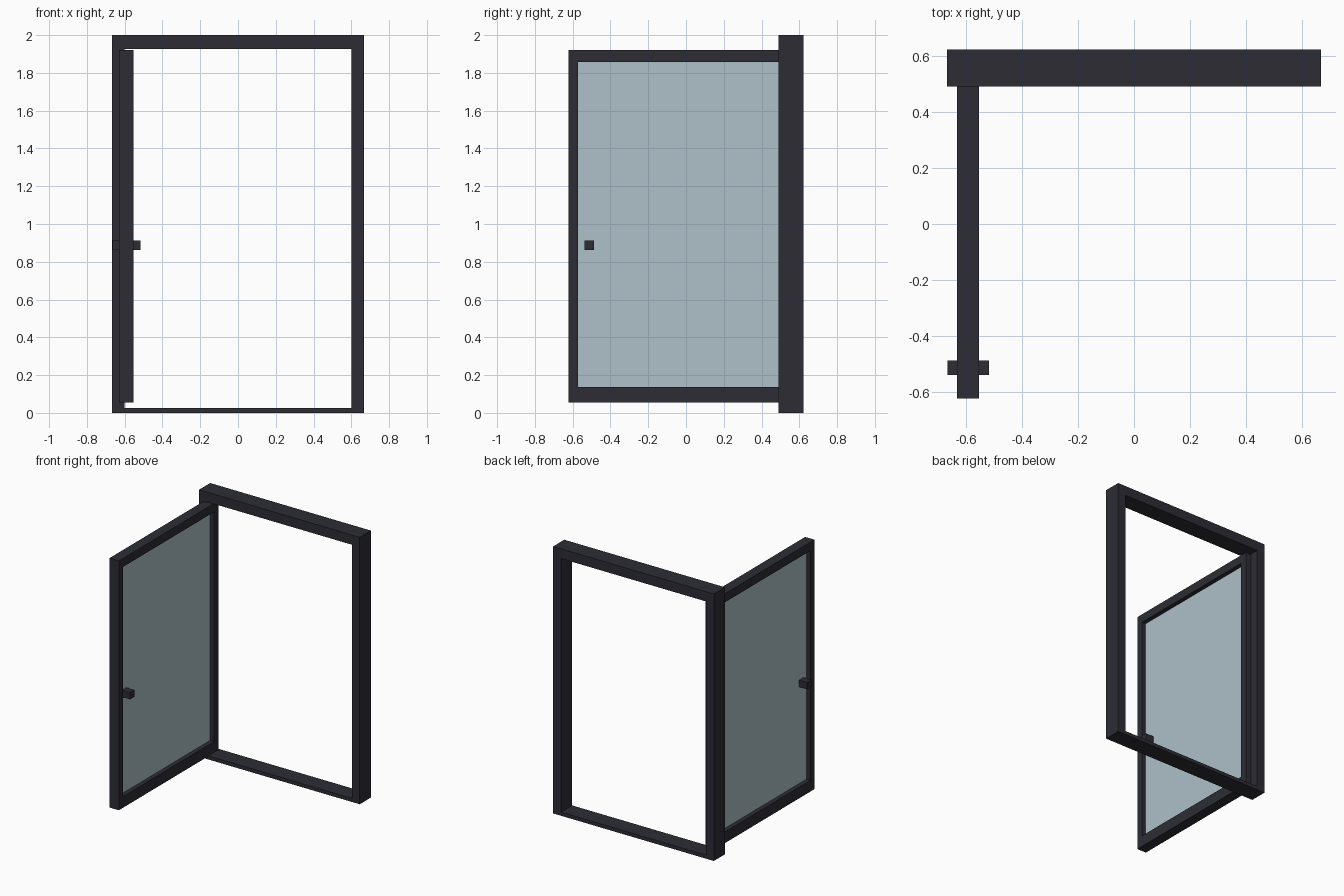
import bpy, bmesh

if "Cube" in bpy.data.objects:
    bpy.data.objects.remove(bpy.data.objects["Cube"])


def material(name, rgb):
    m = bpy.data.materials.new(name)
    m.diffuse_color = (*rgb, 1)
    m.use_nodes = True
    m.node_tree.nodes["Principled BSDF"].inputs["Base Color"].default_value = m.diffuse_color
    return m


DARK = material("charcoal metal", (0.026, 0.0253, 0.0356))
GLASS = material("pale blue glass", (0.418, 0.533, 0.578))


def finish(name, bm, mat):
    bmesh.ops.recalc_face_normals(bm, faces=bm.faces)
    mesh = bpy.data.meshes.new(name)
    bm.to_mesh(mesh)
    bm.free()
    mesh.materials.append(mat)
    ob = bpy.data.objects.new(name, mesh)
    bpy.context.collection.objects.link(ob)
    return ob


def box(name, lo, hi, mat):
    bm = bmesh.new()
    bmesh.ops.create_cube(bm, size=1)
    for v in bm.verts:
        v.co = [(a + b) / 2 + c * (b - a) for a, b, c in zip(lo, hi, v.co)]
    return finish(name, bm, mat)


def ring(name, outer, inner, depth, place, mat):
    """Rectangular frame; rectangles are (u0, z0, u1, z1), place maps (u, d, z) to xyz."""
    bm = bmesh.new()
    loops = []
    for (u0, z0, u1, z1), d in ((outer, depth[0]), (outer, depth[1]),
                                (inner, depth[1]), (inner, depth[0])):
        loops.append([bm.verts.new(place(u, d, z)) for u, z in
                      ((u0, z0), (u1, z0), (u1, z1), (u0, z1))])
    for k in range(4):
        a, b = loops[k], loops[(k + 1) % 4]
        for i in range(4):
            j = (i + 1) % 4
            bm.faces.new((a[i], a[j], b[j], b[i]))
    return finish(name, bm, mat)


# Fixed outer frame: jambs, head and low sill
ring("door_frame", (-0.666, 0, 0.666, 2), (-0.6, 0.027, 0.6, 1.927),
     (0.49, 0.622), lambda u, d, z: (u, d, z), DARK)

# Door leaf swung open a quarter turn about the left jamb
ring("door_leaf", (-0.622, 0.054, 0.556, 1.922), (-0.572, 0.138, 0.506, 1.858),
     (-0.63, -0.552), lambda u, d, z: (d, u, z), DARK)

# Glass pane in the middle of the leaf
box("glass_pane", (-0.597, -0.574, 0.136), (-0.585, 0.508, 1.86), GLASS)

# Pull handle passing through both sides
box("handle", (-0.664, -0.538, 0.862), (-0.517, -0.486, 0.913), DARK)
